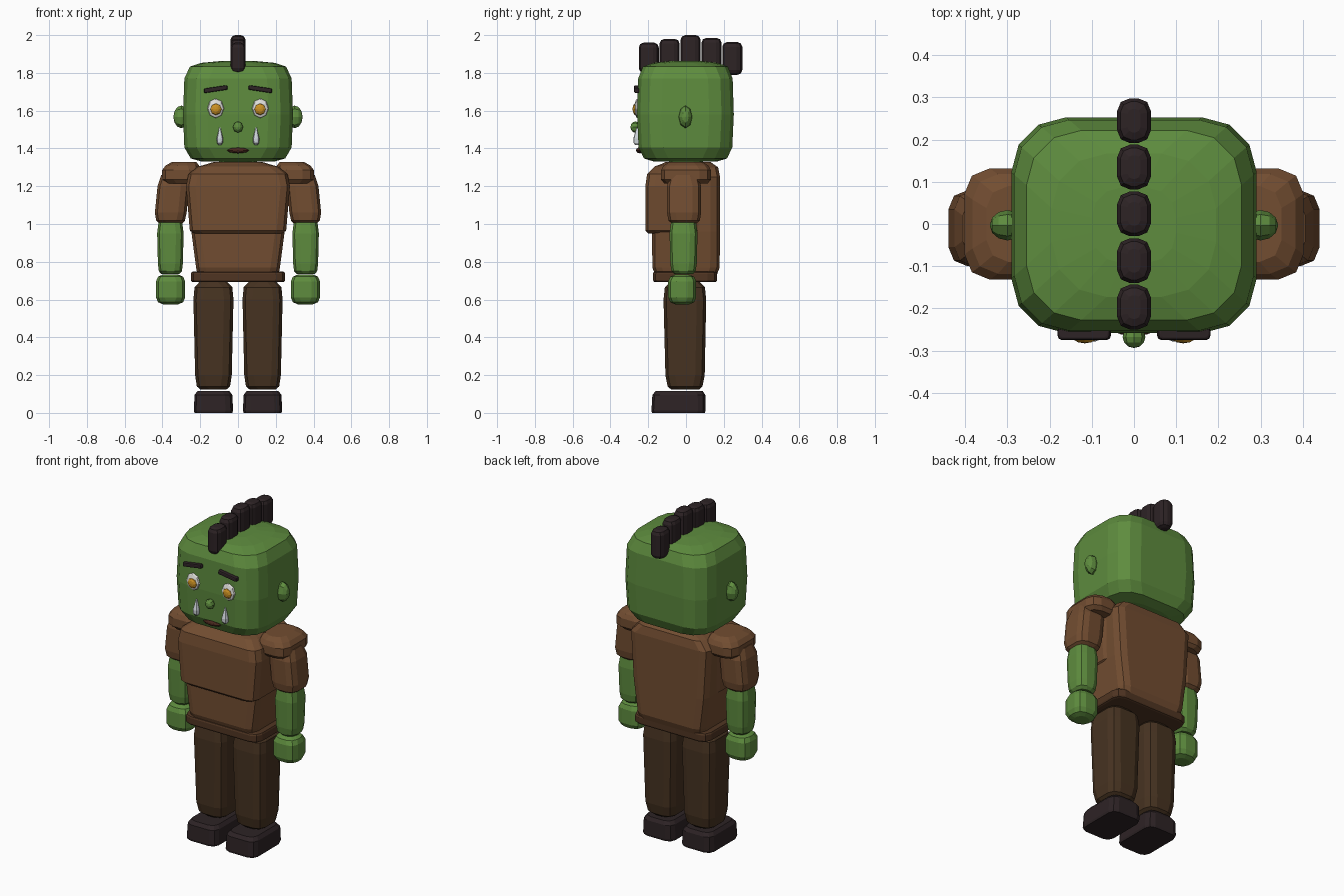
import bpy, bmesh, math
from mathutils import Matrix


def material(name, r, g, b):
    m = bpy.data.materials.new(name)
    lin = [((c / 255 + 0.055) / 1.055) ** 2.4 for c in (r, g, b)]
    m.diffuse_color = (*lin, 1)
    return m


GREEN = material("green skin", 94, 140, 62)
BROWN = material("brown tunic", 114, 77, 49)
BELT = material("dark brown belt", 80, 53, 34)
PANTS = material("brown trousers", 71, 51, 33)
BLACK = material("soft black", 45, 35, 37)
WHITE = material("eye white", 222, 222, 218)
AMBER = material("amber iris", 205, 146, 35)
TEAR = material("pale tear", 208, 214, 220)
MOUTH = material("mouth brown", 70, 38, 28)


def finish(name, bm, mat):
    bmesh.ops.recalc_face_normals(bm, faces=bm.faces)
    me = bpy.data.meshes.new(name)
    bm.to_mesh(me)
    bm.free()
    me.materials.append(mat)
    ob = bpy.data.objects.new(name, me)
    bpy.context.collection.objects.link(ob)
    return ob


def loft(name, mat, rings, r, n=2):
    """Stack rounded rectangles (z, cx, cy, hx, hy); r = corner radius, n = corner segments."""
    bm = bmesh.new()
    loops = []
    for z, cx, cy, hx, hy in rings:
        k = min(r, hx * 0.8, hy * 0.8)
        loop = []
        for q, (sx, sy) in enumerate(((1, 1), (-1, 1), (-1, -1), (1, -1))):
            for i in range(n + 1):
                a = math.pi / 2 * (q + i / n)
                loop.append(bm.verts.new((cx + sx * (hx - k) + k * math.cos(a),
                                          cy + sy * (hy - k) + k * math.sin(a), z)))
        loops.append(loop)
    for a, b in zip(loops, loops[1:]):
        for i in range(len(a)):
            j = (i + 1) % len(a)
            bm.faces.new((a[i], a[j], b[j], b[i]))
    bm.faces.new(loops[0])
    bm.faces.new(loops[-1])
    return finish(name, bm, mat)


def box(name, mat, x, y, z, b, r, n=2):
    """Rounded box from (min, max) ranges; b = top and bottom bevel."""
    cx, cy = sum(x) / 2, sum(y) / 2
    hx, hy = (x[1] - x[0]) / 2, (y[1] - y[0]) / 2
    rings = []
    for zz, i in ((z[0], b), (z[0] + b * 0.3, b * 0.3), (z[0] + b, 0),
                  (z[1] - b, 0), (z[1] - b * 0.3, b * 0.3), (z[1], b)):
        rings.append((zz, cx, cy, hx - i, hy - i))
    return loft(name, mat, rings, r, n)


def blob(name, mat, c, half, axis="Y", segs=8, rings=6):
    """Low-poly ellipsoid with its pole along the given axis."""
    bm = bmesh.new()
    bmesh.ops.create_uvsphere(bm, u_segments=segs, v_segments=rings, radius=1)
    turn = Matrix.Rotation(math.pi / 2, 4, "X" if axis == "Y" else "Y")
    bm.transform(Matrix.Translation(c) @ Matrix.Diagonal((*half, 1)) @ turn)
    return finish(name, bm, mat)


# Head and neck
loft("head", GREEN, [(1.33, 0, -.003, .19, .165), (1.347, 0, -.003, .25, .22),
                     (1.405, 0, -.003, .284, .248), (1.58, 0, -.003, .291, .256),
                     (1.77, 0, -.003, .284, .25), (1.833, 0, -.003, .255, .225),
                     (1.853, 0, -.003, .195, .17), (1.862, 0, -.003, .1, .09)], .13, 3)
loft("neck", GREEN, [(1.28, 0, 0, .1, .09), (1.36, 0, 0, .1, .09)], .05)

# Face centre
blob("nose", GREEN, (0, -.268, 1.513), (.027, .026, .03))
blob("mouth", MOUTH, (0, -.243, 1.39), (.06, .022, .016))

# Mohawk tufts
for i, (y, z0, z1) in enumerate(((-.197, 1.8, 1.96), (-.087, 1.8, 1.98), (.024, 1.81, 2.0),
                                 (.135, 1.8, 1.985), (.245, 1.79, 1.963))):
    box(f"hair_tuft_{i + 1}", BLACK, (-.04, .04), (y - .053, y + .053), (z0, z1), .025, .03)

# Torso, chest and belt
loft("torso", BROWN, [(.735, 0, 0, .215, .165), (.77, 0, 0, .222, .178), (.96, 0, 0, .247, .18),
                      (1.25, 0, 0, .265, .18), (1.3, 0, .005, .22, .165),
                      (1.328, 0, .01, .13, .12)], .05)
loft("chest", BROWN, [(.95, 0, -.06, .235, .14), (.965, 0, -.06, .255, .155),
                      (1.2, 0, -.06, .275, .155), (1.265, 0, -.06, .262, .146),
                      (1.305, 0, -.055, .21, .11), (1.325, 0, -.04, .12, .07)], .05)
box("belt", BELT, (-.25, .25), (-.175, .165), (.692, .748), .012, .05)

for s, side in ((-1, "left"), (1, "right")):
    def span(a, b):
        return tuple(sorted((s * a, s * b)))

    # Face details
    blob(side + "_ear", GREEN, (s * .3, -.003, 1.567), (.042, .036, .06), "X")
    blob(side + "_eye", WHITE, (s * .118, -.254, 1.612), (.047, .02, .054))
    blob(side + "_iris", AMBER, (s * .117, -.265, 1.608), (.031, .018, .033))
    brow = box(side + "_eyebrow", BLACK, (-.063, .063), (-.016, .016), (-.012, .012), .006, .01)
    brow.location = (s * .118, -.259, 1.714)
    brow.rotation_euler.y = s * .15
    loft(side + "_tear", TEAR, [(1.417, s * .096, -.255, .007, .012), (1.43, s * .096, -.258, .016, .02),
                                (1.452, s * .096, -.258, .017, .021), (1.512, s * .096, -.256, .003, .006)], .015)

    # Arm
    loft(side + "_shoulder_pad", BROWN, [(1.215, s * .3, 0, .085, .115), (1.235, s * .3, 0, .102, .132),
                                         (1.285, s * .3, 0, .102, .132), (1.31, s * .295, 0, .088, .118),
                                         (1.328, s * .285, 0, .065, .09)], .06)
    loft(side + "_sleeve", BROWN, [(1.003, s * .356, -.01, .06, .065), (1.018, s * .357, -.01, .076, .083),
                                   (1.06, s * .356, -.01, .084, .09), (1.2, s * .342, -.01, .084, .09),
                                   (1.26, s * .336, -.01, .07, .075)], .045)
    loft(side + "_forearm", GREEN, [(.735, s * .358, -.013, .048, .05), (.75, s * .358, -.013, .061, .064),
                                    (.79, s * .358, -.013, .066, .07), (.95, s * .358, -.013, .07, .074),
                                    (1.03, s * .358, -.013, .06, .064)], .04)
    box(side + "_hand", GREEN, span(.28, .434), (-.094, .054), (.575, .732), .036, .045)

    # Leg and shoe
    loft(side + "_leg", PANTS, [(.125, s * .13, -.005, .07, .075), (.14, s * .13, -.005, .088, .092),
                                (.2, s * .13, -.005, .097, .104), (.6, s * .13, -.006, .106, .113),
                                (.665, s * .13, -.006, .1, .106), (.692, s * .13, -.006, .075, .08)], .05)
    loft(side + "_shoe", BLACK, [(0, s * .13, -.04, .1, .14), (.012, s * .13, -.04, .104, .143),
                                 (.095, s * .13, -.038, .1, .14), (.115, s * .13, -.036, .085, .125)], .04)
